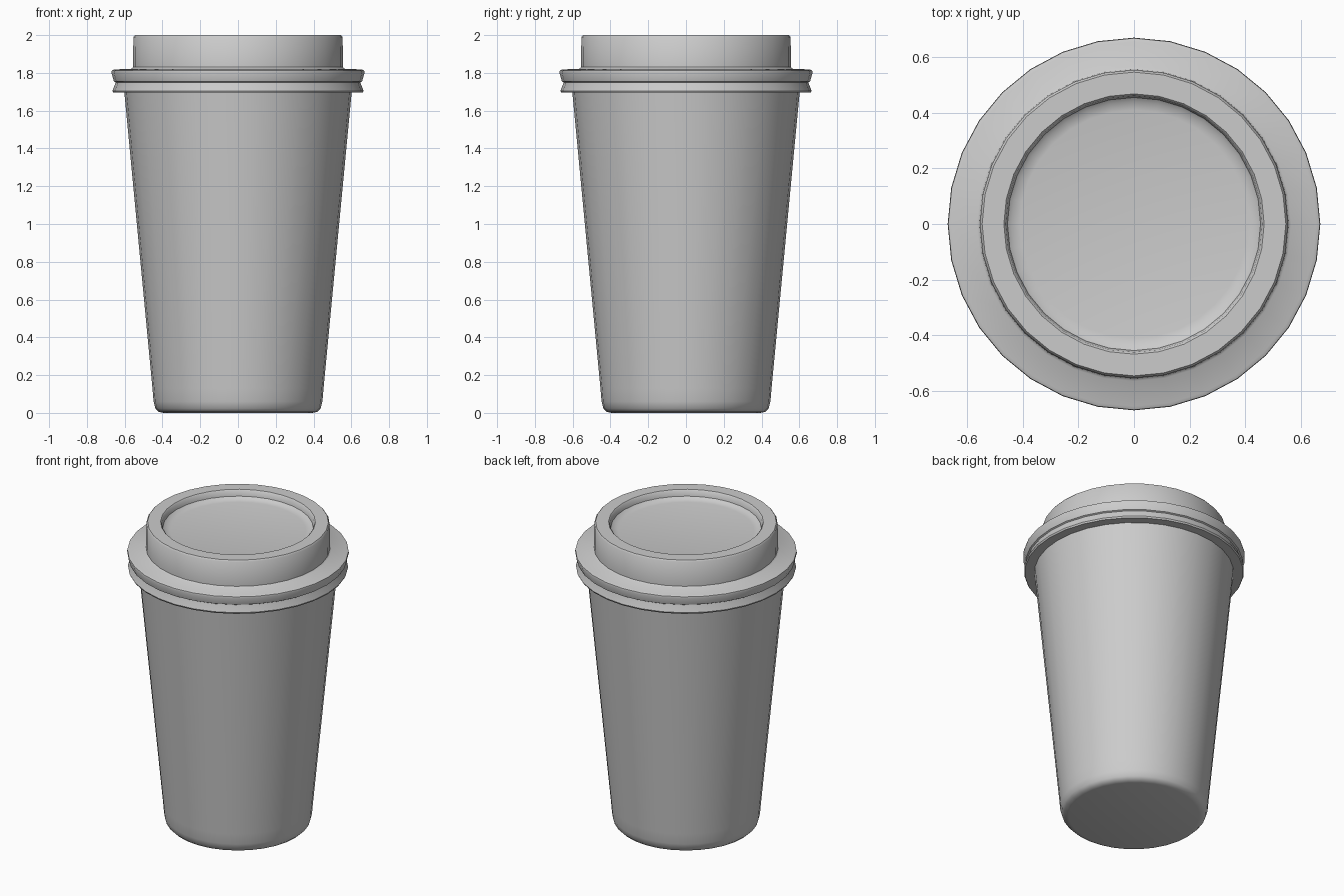
import bpy, bmesh, math

if "Cube" in bpy.data.objects:
    bpy.data.objects.remove(bpy.data.objects["Cube"])

SEGMENTS = 32


def lathe(name, profile, angle=40):
    """Spin an (r, z) profile around the z axis; r = 0 ends become poles."""
    bm = bmesh.new()
    rings = []
    for r, z in profile:
        if r == 0:
            rings.append([bm.verts.new((0, 0, z))] * SEGMENTS)
        else:
            rings.append([bm.verts.new((r * math.cos(a), r * math.sin(a), z))
                          for a in (2 * math.pi * i / SEGMENTS for i in range(SEGMENTS))])
    for lower, upper in zip(rings, rings[1:]):
        for i in range(SEGMENTS):
            j = (i + 1) % SEGMENTS
            quad = [lower[i], lower[j], upper[j], upper[i]]
            bm.faces.new(list(dict.fromkeys(quad)))
    bmesh.ops.recalc_face_normals(bm, faces=bm.faces)
    mesh = bpy.data.meshes.new(name)
    bm.to_mesh(mesh)
    bm.free()
    obj = bpy.data.objects.new(name, mesh)
    bpy.context.collection.objects.link(obj)
    bpy.ops.object.select_all(action='DESELECT')
    obj.select_set(True)
    bpy.context.view_layer.objects.active = obj
    bpy.ops.object.shade_smooth_by_angle(angle=math.radians(angle))
    return obj


# Tapered cup with a rounded foot
lathe("cup_body", [(0, 0), (0.395, 0), (0.42, 0.006), (0.437, 0.023),
                   (0.447, 0.06), (0.453, 0.13), (0.604, 1.72), (0, 1.72)])

# Lid: double-lipped skirt, flange, raised collar and recessed top
lathe("lid", [(0, 1.74), (0.59, 1.74), (0.602, 1.695), (0.66, 1.695),
              (0.665, 1.705), (0.651, 1.74), (0.648, 1.75), (0.657, 1.755),
              (0.670, 1.80), (0.668, 1.812), (0.655, 1.818),
              (0.565, 1.822), (0.556, 1.83), (0.554, 1.99), (0.546, 2.0),
              (0.468, 2.0), (0.461, 1.993), (0.455, 1.96), (0.44, 1.948),
              (0.41, 1.942), (0, 1.942)])
